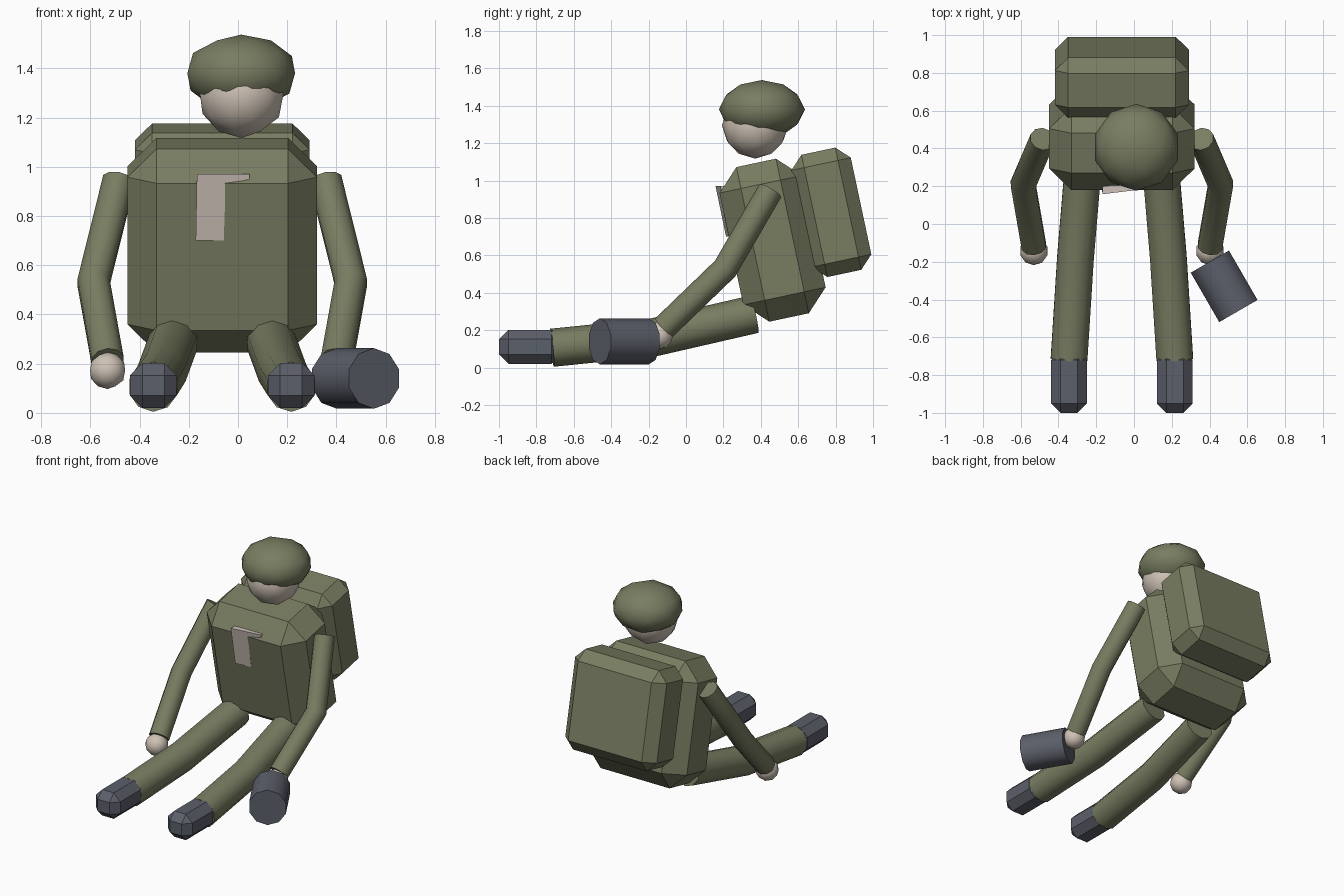
import bpy
import bmesh
import math
from mathutils import Matrix, Vector

cube = bpy.data.objects.get("Cube")
if cube:
    bpy.data.objects.remove(cube, do_unlink=True)

MID = -0.064                 # the body's own centre line
LEAN = math.radians(12)      # forward lean of torso and pack


def material(name, rgb):
    m = bpy.data.materials.new(name)
    m.use_nodes = True
    m.diffuse_color = (*rgb, 1)
    m.node_tree.nodes["Principled BSDF"].inputs["Base Color"].default_value = (*rgb, 1)
    return m


green = material("olive green", (0.19, 0.205, 0.12))
skin = material("pale skin", (0.62, 0.54, 0.46))
badge = material("pinkish grey", (0.62, 0.54, 0.49))
grey = material("slate grey", (0.105, 0.115, 0.142))


def finish(name, bm, mat, smooth=False):
    bmesh.ops.recalc_face_normals(bm, faces=bm.faces)
    mesh = bpy.data.meshes.new(name)
    bm.to_mesh(mesh)
    bm.free()
    mesh.materials.append(mat)
    ob = bpy.data.objects.new(name, mesh)
    bpy.context.collection.objects.link(ob)
    if smooth:
        bpy.ops.object.select_all(action='DESELECT')
        ob.select_set(True)
        bpy.context.view_layer.objects.active = ob
        bpy.ops.object.shade_smooth_by_angle(angle=math.radians(50))
    return ob


def chamfer_box(name, centre, size, bevel, mat, lean=0.0):
    bm = bmesh.new()
    bmesh.ops.create_cube(bm, size=1)
    bmesh.ops.scale(bm, vec=size, verts=bm.verts)
    ob = finish(name, bm, mat)
    ob.location = centre
    ob.rotation_euler.x = lean
    mod = ob.modifiers.new("chamfer", 'BEVEL')
    mod.width = bevel
    mod.segments = 1
    mod.limit_method = 'NONE'
    return ob


def ball(name, centre, radii, mat):
    bm = bmesh.new()
    bmesh.ops.create_icosphere(bm, subdivisions=2, radius=1)
    bmesh.ops.scale(bm, vec=radii, verts=bm.verts)
    bmesh.ops.translate(bm, vec=centre, verts=bm.verts)
    return finish(name, bm, mat, True)


def tube(name, points, radius, mat, sides=10):
    """Closed tube along a path, mitred at the joints."""
    pts = [Vector(p) for p in points]
    dirs = [(b - a).normalized() for a, b in zip(pts, pts[1:])]
    side = Vector((1, 0, 0))
    side = (side - dirs[0] * side.dot(dirs[0])).normalized()
    up = side.cross(dirs[0])
    offsets = []
    for k in range(sides):
        a = math.tau * k / sides
        offsets.append((up * math.cos(a) + side * math.sin(a)) * radius)
    bm = bmesh.new()
    rings = []
    for i, p in enumerate(pts):
        d = dirs[max(i - 1, 0)]
        t = (d + dirs[min(i, len(dirs) - 1)]).normalized()
        offsets = [o - d * (o.dot(t) / d.dot(t)) for o in offsets]
        rings.append([bm.verts.new(p + o) for o in offsets])
    for r, s in zip(rings, rings[1:]):
        for k in range(sides):
            n = (k + 1) % sides
            bm.faces.new((r[k], r[n], s[n], s[k]))
    bm.faces.new(rings[0])
    bm.faces.new(rings[-1])
    return finish(name, bm, mat, True)


# Torso and backpack
chamfer_box("torso", (MID, 0.463, 0.681), (0.77, 0.45, 0.845), 0.117, green, LEAN)
chamfer_box("backpack", (MID, 0.777, 0.83), (0.71, 0.325, 0.668), 0.07, green, LEAN)

# Head and cap
ball("head", (0.015, 0.37, 1.295), (0.178, 0.178, 0.178), skin)
ball("cap", (0.013, 0.406, 1.38), (0.23, 0.23, 0.157), green)

# Limbs, one set per side
for label, s in (("left", 1), ("right", -1)):
    def at(x, y, z):
        return (MID + s * x, y, z)

    tube(label + "_arm", [at(0.42, 0.45, 0.945), at(0.523, 0.21, 0.53),
                          at(0.466, -0.118, 0.213)], 0.068, green)
    ball(label + "_hand", at(0.466, -0.143, 0.172), (0.075, 0.075, 0.075), skin)
    tube(label + "_leg", [at(0.2, 0.365, 0.285), at(0.246, -0.18, 0.16),
                          at(0.28, -0.717, 0.106)], 0.102, green)
    chamfer_box(label + "_boot", at(0.28, -0.835, 0.111), (0.19, 0.33, 0.182), 0.05, grey)

# Canister by the left hand
heading = Vector((0.5, -0.866, 0))
middle = Vector((0.477, -0.33, 0.14))
tube("canister", [middle - heading * 0.151, middle + heading * 0.151], 0.123, grey)

# Chest badge: a stem with a short arm, lying on the sloped chest
outline = [(-0.167, 0.97), (0.047, 0.97), (0.047, 0.95),
           (-0.05, 0.925), (-0.058, 0.70), (-0.172, 0.70)]
bm = bmesh.new()
verts = [bm.verts.new((x, 0.158 + 0.12 * (x + 0.167) + 0.21 * (0.97 - z), z))
         for x, z in outline]
face = bm.faces.new(verts)
extruded = bmesh.ops.extrude_face_region(bm, geom=[face], use_keep_orig=True)
back = [v for v in extruded["geom"] if isinstance(v, bmesh.types.BMVert)]
bmesh.ops.translate(bm, vec=(0, 0.04, 0), verts=back)
finish("chest_badge", bm, badge)
